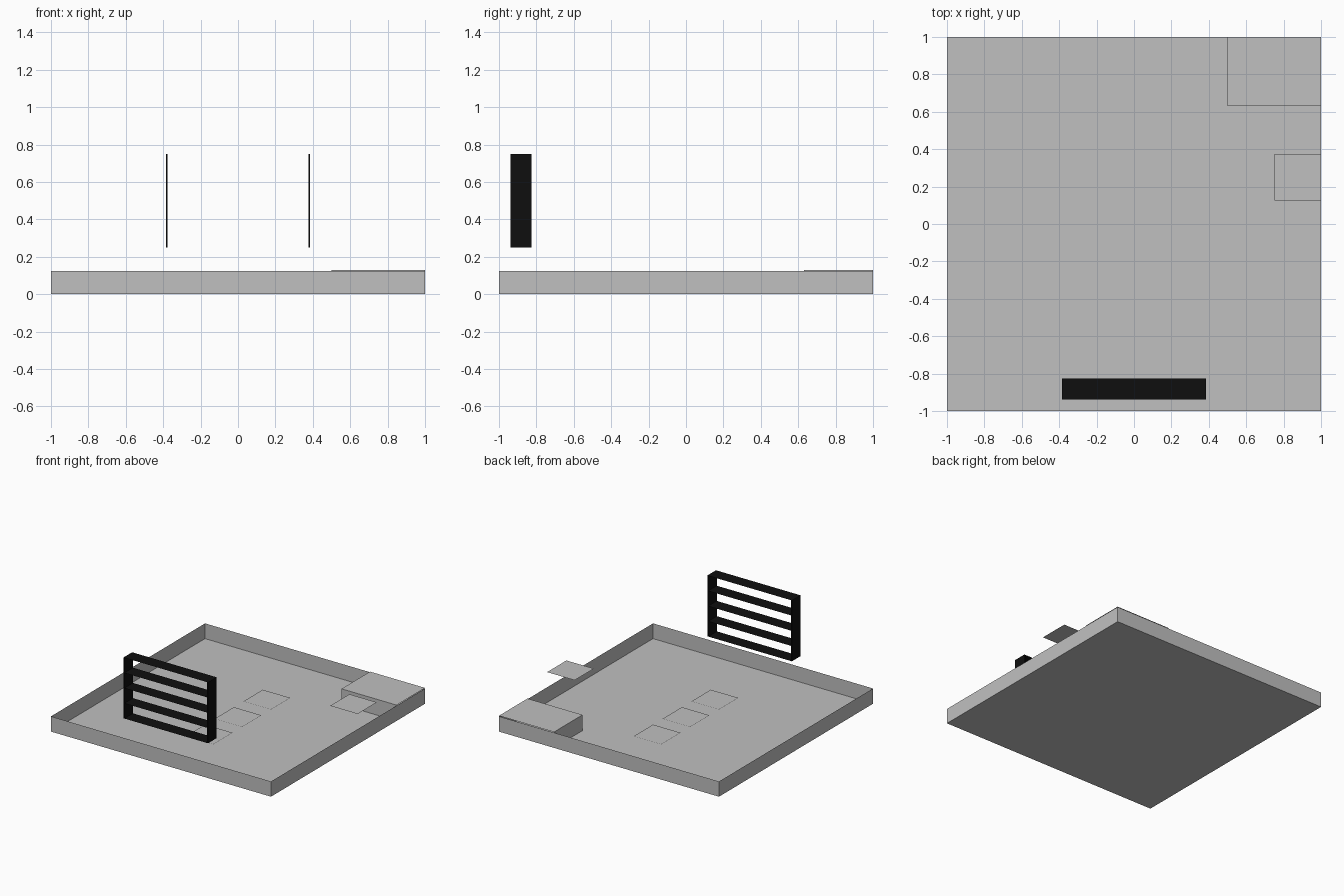
import bpy
import bmesh

if "Cube" in bpy.data.objects:
    bpy.data.objects.remove(bpy.data.objects["Cube"])


def material(name, value):
    m = bpy.data.materials.new(name)
    m.diffuse_color = (value, value, value, 1)
    m.use_nodes = True
    m.node_tree.nodes["Principled BSDF"].inputs["Base Color"].default_value = m.diffuse_color
    return m


GREY = material("concrete_grey", 0.53)
BLACK = material("soft_black", 0.0045)


def block(name, lo, hi, mat, open_sides=()):
    """Box between two corners; faces whose normal is in open_sides are removed."""
    bm = bmesh.new()
    bmesh.ops.create_cube(bm, size=1)
    bm.normal_update()
    gone = [f for f in bm.faces
            if tuple(round(c) for c in f.normal) in open_sides]
    bmesh.ops.delete(bm, geom=gone, context='FACES')
    for v in bm.verts:
        for i in range(3):
            v.co[i] = lo[i] + (v.co[i] + 0.5) * (hi[i] - lo[i])
    return finish(name, bm, mat)


def sheet(name, x0, x1, y0, y1, z, mat):
    """Flat horizontal rectangle without thickness."""
    bm = bmesh.new()
    bm.faces.new([bm.verts.new(p) for p in
                  ((x0, y0, z), (x1, y0, z), (x1, y1, z), (x0, y1, z))])
    return finish(name, bm, mat)


def finish(name, bm, mat):
    me = bpy.data.meshes.new(name)
    bm.to_mesh(me)
    bm.free()
    me.materials.append(mat)
    ob = bpy.data.objects.new(name, me)
    bpy.context.collection.objects.link(ob)
    return ob


# Shallow open tray with thin walls
block("tray", (-1, -1, 0), (1, 1, 0.125), GREY, [(0, 0, 1)])

# Raised corner platform, sharing the tray's floor and outer walls
block("corner_platform", (0.5, 0.63, 0), (1, 1, 0.13), GREY,
      [(0, 0, -1), (1, 0, 0), (0, 1, 0)])

# Small floating shelf at the right edge
sheet("side_shelf", 0.75, 1, 0.125, 0.375, 0.25, GREY)

# Row of square floor plates
for i, y in enumerate((-0.375, 0, 0.375)):
    sheet(f"floor_plate_{i}", -0.125, 0.125, y - 0.125, y + 0.125, 0.005, GREY)

# Rack: two thin uprights joined by five flat slats
Y0, Y1 = -0.9375, -0.826
for side, x in (("left", -0.38), ("right", 0.38)):
    block(f"rack_upright_{side}", (x - 0.004, Y0, 0.25), (x + 0.004, Y1, 0.75), BLACK)
for i in range(5):
    sheet(f"rack_slat_{i}", -0.38, 0.38, Y0, Y1, 0.25 + 0.125 * i, BLACK)
